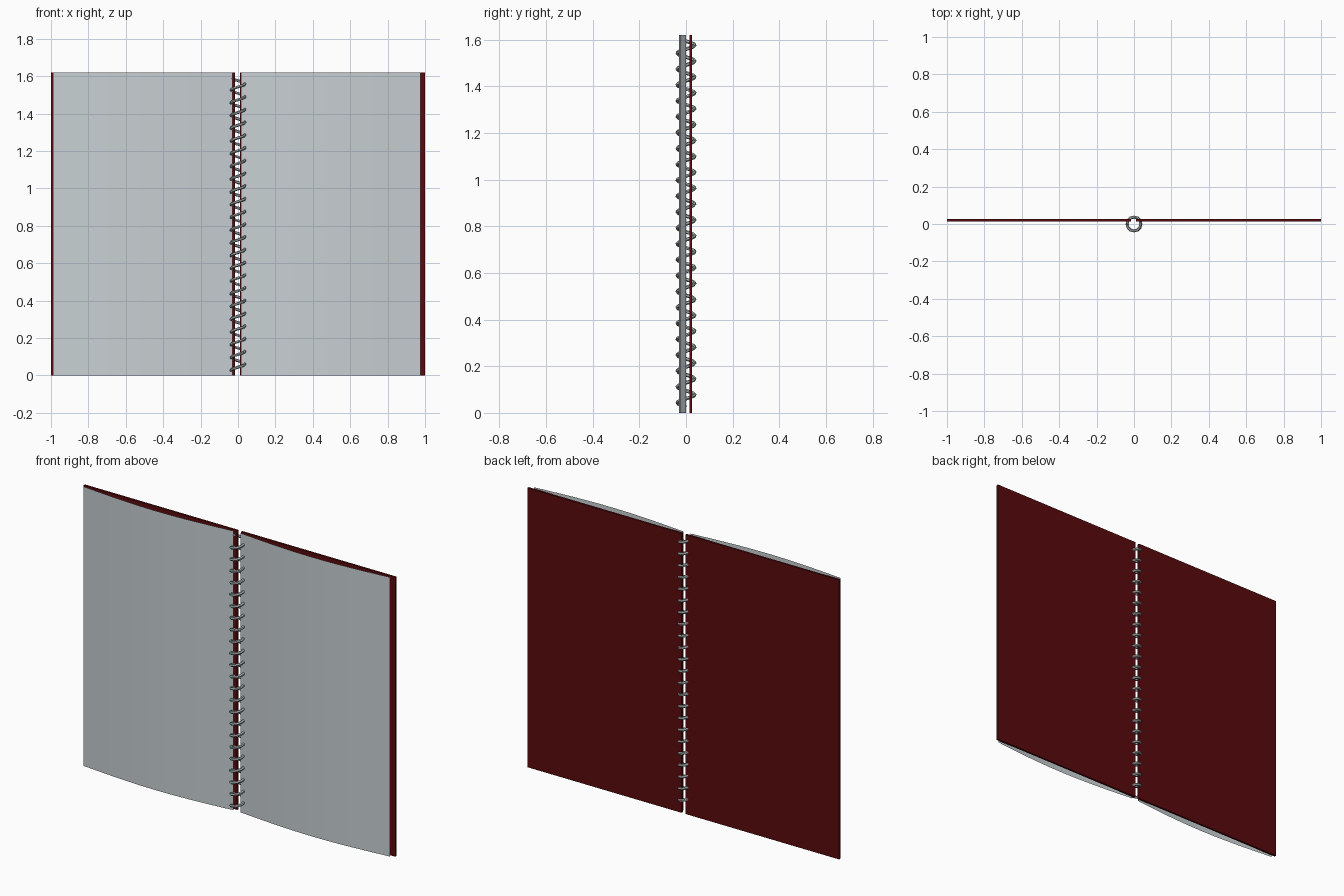
import bpy, bmesh, math

if "Cube" in bpy.data.objects:
    bpy.data.objects.remove(bpy.data.objects["Cube"])

H = 1.62


def material(name, rgb):
    m = bpy.data.materials.new(name)
    m.diffuse_color = (*rgb, 1)
    m.use_nodes = True
    m.node_tree.nodes["Principled BSDF"].inputs["Base Color"].default_value = m.diffuse_color
    return m


red = material("dark red card", (0.10, 0.003, 0.004))
paper = material("pale grey paper", (0.58, 0.63, 0.65))
metal = material("grey wire", (0.42, 0.46, 0.47))


def cover(name, x0, x1, y0=0.014, y1=0.026):
    bpy.ops.mesh.primitive_cube_add(size=1, location=((x0 + x1) / 2, (y0 + y1) / 2, H / 2))
    ob = bpy.context.object
    ob.name = name
    ob.scale = (x1 - x0, y1 - y0, H)
    ob.data.materials.append(red)


def page(name, x0, x1, steps=12, bulge=0.03):
    # thin sheet bowed towards the reader
    bm = bmesh.new()
    prev = None
    for i in range(steps + 1):
        t = i / steps
        x = x0 + (x1 - x0) * t
        y = -bulge * math.sin(math.pi * t)
        pair = [bm.verts.new((x, y, z)) for z in (0, H)]
        if prev:
            bm.faces.new((prev[0], pair[0], pair[1], prev[1]))
        prev = pair
    me = bpy.data.meshes.new(name)
    bm.to_mesh(me)
    bm.free()
    me.materials.append(paper)
    ob = bpy.data.objects.new(name, me)
    bpy.context.collection.objects.link(ob)
    ob.select_set(True)
    bpy.context.view_layer.objects.active = ob
    bpy.ops.object.shade_smooth_by_angle()


# Covers lying open behind the pages
cover("left_cover", -1.0, -0.015)
cover("right_cover", 0.01, 1.0)

# Bowed pages
page("left_page", -0.99, -0.03)
page("right_page", 0.015, 0.975)

# Wire spiral: starts at the left, crosses the front rising to the right
TURNS, SEG, R = 23, 12, 0.037
Z0, Z1 = 0.027, 1.593
curve = bpy.data.curves.new("wire_spiral", 'CURVE')
curve.dimensions = '3D'
curve.bevel_depth = 0.008
curve.bevel_resolution = 1
curve.use_fill_caps = True
n = TURNS * SEG
sp = curve.splines.new('POLY')
sp.points.add(n)
for i, p in enumerate(sp.points):
    a = math.pi + 2 * math.pi * i / SEG
    p.co = (R * math.cos(a), R * math.sin(a), Z0 + (Z1 - Z0) * i / n, 1)
curve.materials.append(metal)
spiral = bpy.data.objects.new("wire_spiral", curve)
bpy.context.collection.objects.link(spiral)
bpy.ops.object.select_all(action='DESELECT')
spiral.select_set(True)
bpy.context.view_layer.objects.active = spiral
bpy.ops.object.convert(target='MESH')
bpy.ops.object.shade_smooth_by_angle()
